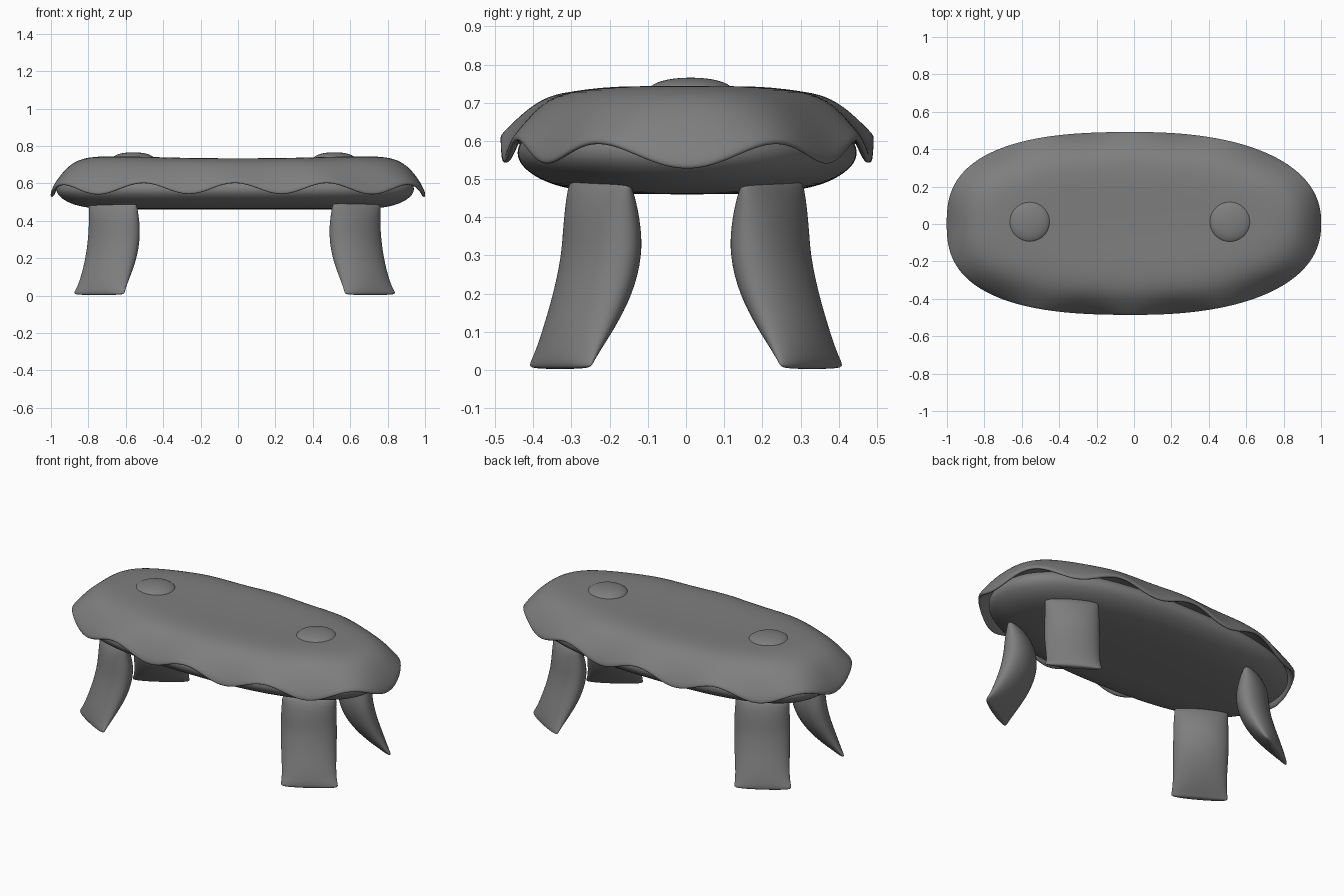
import bpy, bmesh, math
from mathutils import Vector

cube = bpy.data.objects.get("Cube")
if cube:
    bpy.data.objects.remove(cube, do_unlink=True)

grey = bpy.data.materials.new("mid grey")
grey.use_nodes = True
tone = (0.21, 0.21, 0.21, 1)
grey.diffuse_color = tone
grey.node_tree.nodes["Principled BSDF"].inputs["Base Color"].default_value = tone


def loft(name, rings, cap=False):
    """Skin closed rings into a smooth object."""
    bm = bmesh.new()
    loops = [[bm.verts.new(p) for p in ring] for ring in rings]
    n = len(rings[0])
    for a, b in zip(loops, loops[1:]):
        for i in range(n):
            j = (i + 1) % n
            bm.faces.new((a[i], a[j], b[j], b[i]))
    if cap:
        bm.faces.new(loops[0])
        bm.faces.new(loops[-1])
    bmesh.ops.remove_doubles(bm, verts=bm.verts, dist=0.0005)
    bmesh.ops.recalc_face_normals(bm, faces=bm.faces)
    for f in bm.faces:
        f.smooth = True
    mesh = bpy.data.meshes.new(name)
    bm.to_mesh(mesh)
    bm.free()
    mesh.materials.append(grey)
    obj = bpy.data.objects.new(name, mesh)
    bpy.context.collection.objects.link(obj)
    sub = obj.modifiers.new("smooth", "SUBSURF")
    sub.levels = sub.render_levels = 2
    return obj


def outline(segments=50):
    """Long oval, slightly pointed at +x, evenly spaced along its edge."""
    pts = []
    for k in range(801):
        t = math.pi * k / 800
        c, s = math.cos(t), math.sin(t)
        e = 2 / (2.3 if c > 0 else 2.65)
        pts.append(Vector((math.copysign(abs(c) ** e, c), 0.487 * max(s, 0) ** e, 0)))
    run = [0]
    for a, b in zip(pts, pts[1:]):
        run.append(run[-1] + (b - a).length)
    half, k = [], 0
    for i in range(segments + 1):
        while k < 800 and run[k] < run[-1] * i / segments:
            k += 1
        half.append(pts[k])
    return half + [Vector((p.x, -p.y, 0)) for p in half[-2:0:-1]]


edge = outline()


def oval_ring(inset, z, wave=0.0, sag=0.0, shift=0.0):
    """Outline drawn in toward its spine, with an optional wavy height."""
    ring = []
    for i, p in enumerate(edge):
        q = p.lerp(Vector((p.x * 0.5, 0, 0)), inset)
        ripple = math.cos(20 * math.pi * i / len(edge)) + 0.5 * abs(p.x) ** 6
        dip = sag * max(0, 1 - (q.x / 0.55) ** 2)
        ring.append((q.x + shift, q.y + 0.003, z - wave * ripple - dip))
    return ring


# Draped cover: top, wavy rim, rolled lip and underside
loft("draped_cover", [
    oval_ring(1.0, 0.742, 0, 0.012),
    oval_ring(0.8, 0.743, 0, 0.012),
    oval_ring(0.55, 0.745, 0, 0.010),
    oval_ring(0.36, 0.737, 0, 0.006),
    oval_ring(0.22, 0.710, 0.002),
    oval_ring(0.11, 0.663, 0.008),
    oval_ring(0.03, 0.615, 0.018),
    oval_ring(-0.005, 0.588, 0.028),
    oval_ring(-0.005, 0.573, 0.031),
    oval_ring(0.02, 0.570, 0.031),
    oval_ring(0.045, 0.585, 0.028),
    oval_ring(0.09, 0.630, 0.014),
    oval_ring(0.25, 0.680, 0.002),
    oval_ring(1.0, 0.700)])

# Rounded slab under the cover
slab = [(1, 0.460), (0.7, 0.461), (0.5, 0.465), (0.33, 0.477), (0.2, 0.500),
        (0.11, 0.533), (0.08, 0.565), (0.10, 0.605), (0.25, 0.650), (1, 0.660)]
loft("slab", [oval_ring(f, z, shift=-0.015) for f, z in slab])


# Shallow domed buttons on top
def button(name, x):
    rings = []
    for r, z in [(0.09, 0.715), (0.112, 0.725), (0.114, 0.737), (0.095, 0.752),
                 (0.06, 0.762), (0.02, 0.766)]:
        rings.append([(x + r * math.cos(a), 0.012 + r * math.sin(a), z)
                      for a in [math.tau * i / 24 for i in range(24)]])
    loft(name, rings, cap=True)


button("left_button", 0.515)
button("right_button", -0.56)

# Cushion legs: height, centre x, centre y, half width, half thickness
LEG = [(0.494, 0.652, 0.226, 0.135, 0.020), (0.488, 0.652, 0.226, 0.150, 0.036),
       (0.450, 0.648, 0.223, 0.150, 0.060), (0.380, 0.643, 0.220, 0.153, 0.078),
       (0.300, 0.645, 0.220, 0.155, 0.084), (0.200, 0.660, 0.243, 0.154, 0.082),
       (0.110, 0.687, 0.280, 0.150, 0.066), (0.045, 0.711, 0.312, 0.151, 0.042),
       (0.015, 0.724, 0.328, 0.160, 0.024), (0.002, 0.725, 0.330, 0.152, 0.014)]


def leg(name, sx, sy):
    across, out = Vector((0.86, -0.51, 0)), Vector((0.51, 0.86, 0))
    rings = []
    for z, cx, cy, w, t in LEG:
        ring = []
        for i in range(24):
            a = math.tau * i / 24
            c, s = math.cos(a), math.sin(a)
            p = Vector((cx, cy, z)) + across * w * c + out * t * s
            ring.append((p.x * sx - 0.018, p.y * sy, p.z))
        rings.append(ring)
    loft(name, rings, cap=True)


for side, sx in (("left", 1), ("right", -1)):
    for end, sy in (("front", -1), ("back", 1)):
        leg(f"{end}_{side}_leg", sx, sy)
